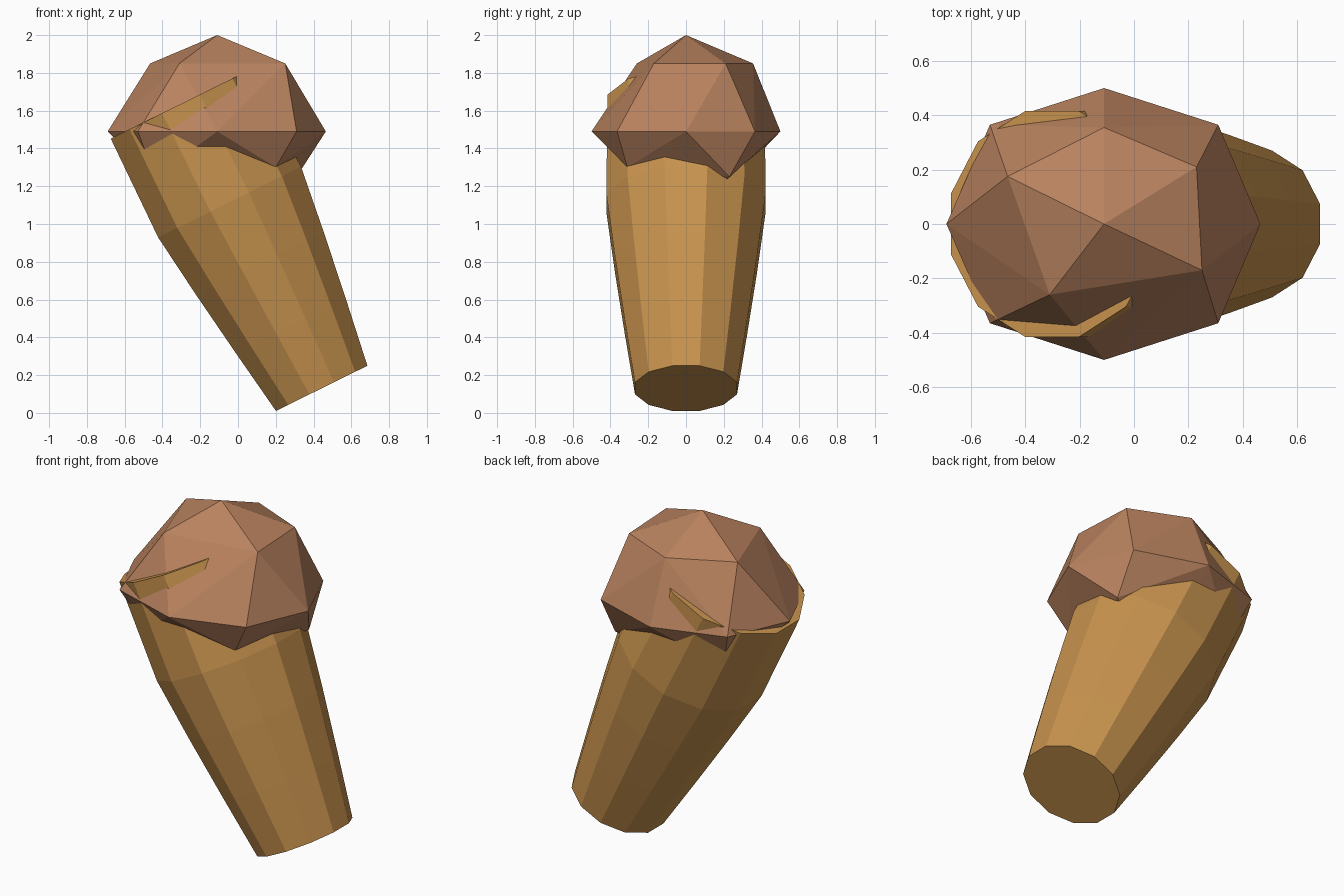
import bpy, bmesh, math
from mathutils import Vector

if "Cube" in bpy.data.objects:
    bpy.data.objects.remove(bpy.data.objects["Cube"])


def material(name, rgb):
    m = bpy.data.materials.new(name)
    m.diffuse_color = (*rgb, 1)
    m.use_nodes = True
    m.node_tree.nodes["Principled BSDF"].inputs["Base Color"].default_value = m.diffuse_color
    return m


def finish(bm, name, mat):
    bmesh.ops.recalc_face_normals(bm, faces=bm.faces)
    me = bpy.data.meshes.new(name)
    bm.to_mesh(me)
    bm.free()
    me.materials.append(mat)
    ob = bpy.data.objects.new(name, me)
    bpy.context.collection.objects.link(ob)
    return ob


wafer = material("golden wafer", (0.578, 0.292, 0.076))
chocolate = material("milk chocolate", (0.485, 0.225, 0.114))

# Tilted twelve-sided wafer cone: (distance along axis, flat-to-centre radius)
SIDES = 12
base = Vector((0.443, 0, 0.13))
axis = Vector((-0.443, 0, 0.896)).normalized()
across = Vector((axis.z, 0, -axis.x))
side = Vector((0, 1, 0))
profile = [(0, 0.27), (0.37, 0.325), (0.74, 0.377), (1.1, 0.422), (1.68, 0.415)]
bm = bmesh.new()
rings = []
for t, flat in profile:
    r = flat / math.cos(math.pi / SIDES)
    ring = []
    for k in range(SIDES):
        a = 2 * math.pi * (k + 0.5) / SIDES
        ring.append(bm.verts.new(base + axis * t + r * (across * math.cos(a) + side * math.sin(a))))
    rings.append(ring)
for lo, hi in zip(rings, rings[1:]):
    for k in range(SIDES):
        n = (k + 1) % SIDES
        bm.faces.new((lo[k], lo[n], hi[n], hi[k]))
bm.faces.new(rings[0])
bm.faces.new(rings[-1])
finish(bm, "wafer_cone", wafer)

# Faceted scoop: hull over tip, upper ring, equator, lower ring and underside
points = [(-0.11, 0, 2.0), (-0.11, 0, 1.0)]
points += [(x, y, 1.85) for x, y in
           [(-0.11, 0.355), (0.23, 0.21), (0.25, -0.17), (-0.31, -0.26), (-0.465, 0.175)]]
points += [(x, y, 1.49) for x, y in
           [(-0.69, 0), (0.465, 0), (-0.11, 0.5), (-0.11, -0.5),
            (0.31, 0.365), (0.31, -0.365), (-0.53, 0.365), (-0.53, -0.365)]]
points += [(0.31, 0.23, 1.25), (0.2, -0.31, 1.3), (-0.44, 0.27, 1.25), (-0.44, -0.25, 1.25)]
bm = bmesh.new()
for p in points:
    bm.verts.new(p)
bmesh.ops.convex_hull(bm, input=bm.verts)
finish(bm, "scoop", chocolate)
